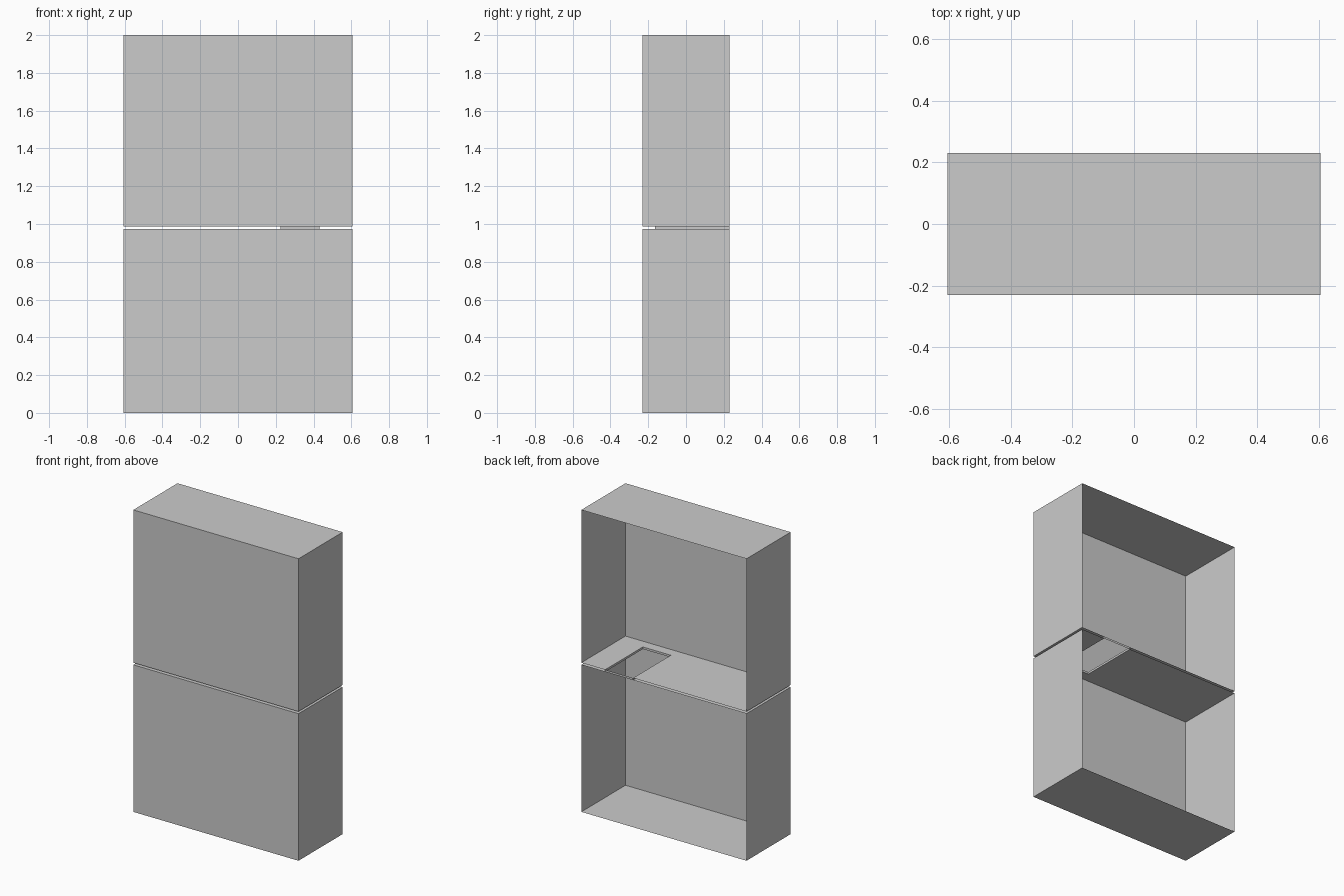
import bpy, bmesh

if "Cube" in bpy.data.objects:
    bpy.data.objects.remove(bpy.data.objects["Cube"])

X, Y = 0.605, 0.231            # half width, half depth
LOW_TOP, UP_BOTTOM, TOP = 0.974, 0.988, 2.0
NX0, NX1, NY = 0.226, 0.431, -0.164   # passage opening, reaching the back edge

OUTLINE = [(-X, -Y), (X, -Y), (X, Y), (-X, Y)]
NOTCHED = [(-X, -Y), (X, -Y), (X, Y), (NX1, Y), (NX1, NY), (NX0, NY), (NX0, Y), (-X, Y)]


def sheets(name, polygons):
    """One object made of flat sheets welded along shared corners."""
    bm = bmesh.new()
    for poly in polygons:
        bm.faces.new([bm.verts.new(p) for p in poly])
    bmesh.ops.remove_doubles(bm, verts=bm.verts, dist=1e-5)
    bmesh.ops.recalc_face_normals(bm, faces=bm.faces)
    mesh = bpy.data.meshes.new(name)
    bm.to_mesh(mesh)
    bm.free()
    obj = bpy.data.objects.new(name, mesh)
    bpy.context.collection.objects.link(obj)
    return obj


def flat(points, z):
    return [(x, y, z) for x, y in points]


def walls(path, z0, z1):
    return [[(*a, z0), (*b, z0), (*b, z1), (*a, z1)] for a, b in zip(path, path[1:])]


# Rooms: left, front and right walls; the back stays open
open_path = [(-X, Y), (-X, -Y), (X, -Y), (X, Y)]
sheets("lower_room", walls(open_path, 0, LOW_TOP) + [flat(OUTLINE, 0), flat(NOTCHED, LOW_TOP)])
sheets("upper_room", walls(open_path, UP_BOTTOM, TOP) + [flat(NOTCHED, UP_BOTTOM), flat(OUTLINE, TOP)])

# Short collar joining the two openings
collar = [(NX0, Y), (NX0, NY), (NX1, NY), (NX1, Y), (NX0, Y)]
sheets("passage_collar", walls(collar, LOW_TOP, UP_BOTTOM))
